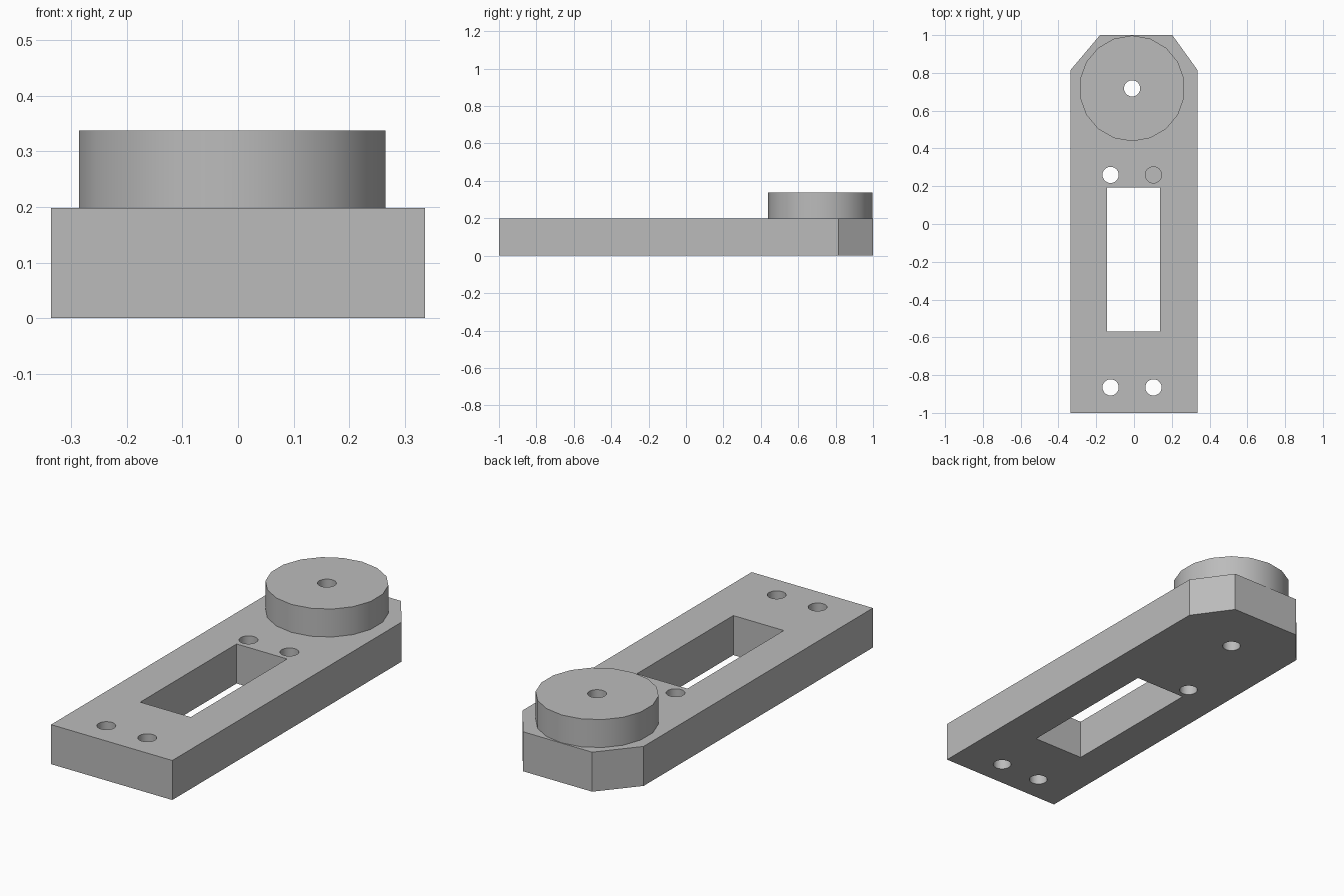
import bpy
import bmesh
import math

cube = bpy.data.objects.get("Cube")
if cube:
    bpy.data.objects.remove(cube, do_unlink=True)

# Single grey material
GREY = (0.5, 0.5, 0.5, 1.0)
grey = bpy.data.materials.new("plain_grey")
grey.use_nodes = True
grey.diffuse_color = GREY
grey.node_tree.nodes["Principled BSDF"].inputs["Base Color"].default_value = GREY


def prism(name, outline, z0, z1):
    """Extrude a counter-clockwise outline from z0 up to z1."""
    bm = bmesh.new()
    base = bm.faces.new([bm.verts.new((x, y, z0)) for x, y in outline])
    top = bmesh.ops.extrude_face_region(bm, geom=[base], use_keep_orig=True)
    verts = [g for g in top["geom"] if isinstance(g, bmesh.types.BMVert)]
    bmesh.ops.translate(bm, verts=verts, vec=(0, 0, z1 - z0))
    bmesh.ops.recalc_face_normals(bm, faces=bm.faces)
    mesh = bpy.data.meshes.new(name)
    bm.to_mesh(mesh)
    bm.free()
    mesh.materials.append(grey)
    obj = bpy.data.objects.new(name, mesh)
    bpy.context.collection.objects.link(obj)
    return obj


def circle(x, y, radius, sides):
    """Points of a regular polygon with a corner at the back."""
    angles = [math.pi / 2 + math.tau * i / sides for i in range(sides)]
    return [(x + radius * math.cos(a), y + radius * math.sin(a)) for a in angles]


def cut(obj, cutters):
    """Subtract the cutters, bake the result and delete them."""
    for cutter in cutters:
        mod = obj.modifiers.new(cutter.name, 'BOOLEAN')
        mod.operation = 'DIFFERENCE'
        mod.solver = 'EXACT'
        mod.object = cutter
        cutter.hide_render = True
    bpy.context.view_layer.update()
    graph = bpy.context.evaluated_depsgraph_get()
    baked = bpy.data.meshes.new_from_object(obj.evaluated_get(graph))
    obj.modifiers.clear()
    obj.data = baked
    for cutter in cutters:
        bpy.data.objects.remove(cutter, do_unlink=True)


THICK = 0.198
TOP = 0.338
PIVOT = (-0.01, 0.718)
HOLE = 0.043

# Plate with clipped back corners
plate = prism("base_plate", [(-0.336, -1), (0.336, -1), (0.336, 0.815),
                             (0.203, 1), (-0.18, 1), (-0.336, 0.815)], 0, THICK)

# Rectangular slot, screw holes (one of them blind) and pivot hole
cutters = [prism("slot_cutter", [(-0.143, -0.57), (0.137, -0.57),
                                 (0.137, 0.193), (-0.143, 0.193)], -0.1, 0.5)]
for x, y, floor in [(-0.124, -0.865, -0.1), (0.103, -0.865, -0.1),
                    (-0.124, 0.26, -0.1), (0.103, 0.26, 0.02)]:
    cutters.append(prism("screw_hole_cutter", circle(x, y, HOLE, 24), floor, 0.5))
cutters.append(prism("pivot_cutter", circle(*PIVOT, HOLE, 24), -0.1, 0.5))
cut(plate, cutters)

# Round boss on the back end, bored through
boss = prism("round_boss", circle(*PIVOT, 0.28, 18), THICK, TOP)
cut(boss, [prism("boss_bore_cutter", circle(*PIVOT, HOLE, 24), -0.1, 0.5)])

# Smooth the round walls and keep the rims sharp
for obj in (plate, boss):
    bpy.ops.object.select_all(action='DESELECT')
    obj.select_set(True)
    bpy.context.view_layer.objects.active = obj
    bpy.ops.object.shade_smooth_by_angle(angle=math.radians(30))
